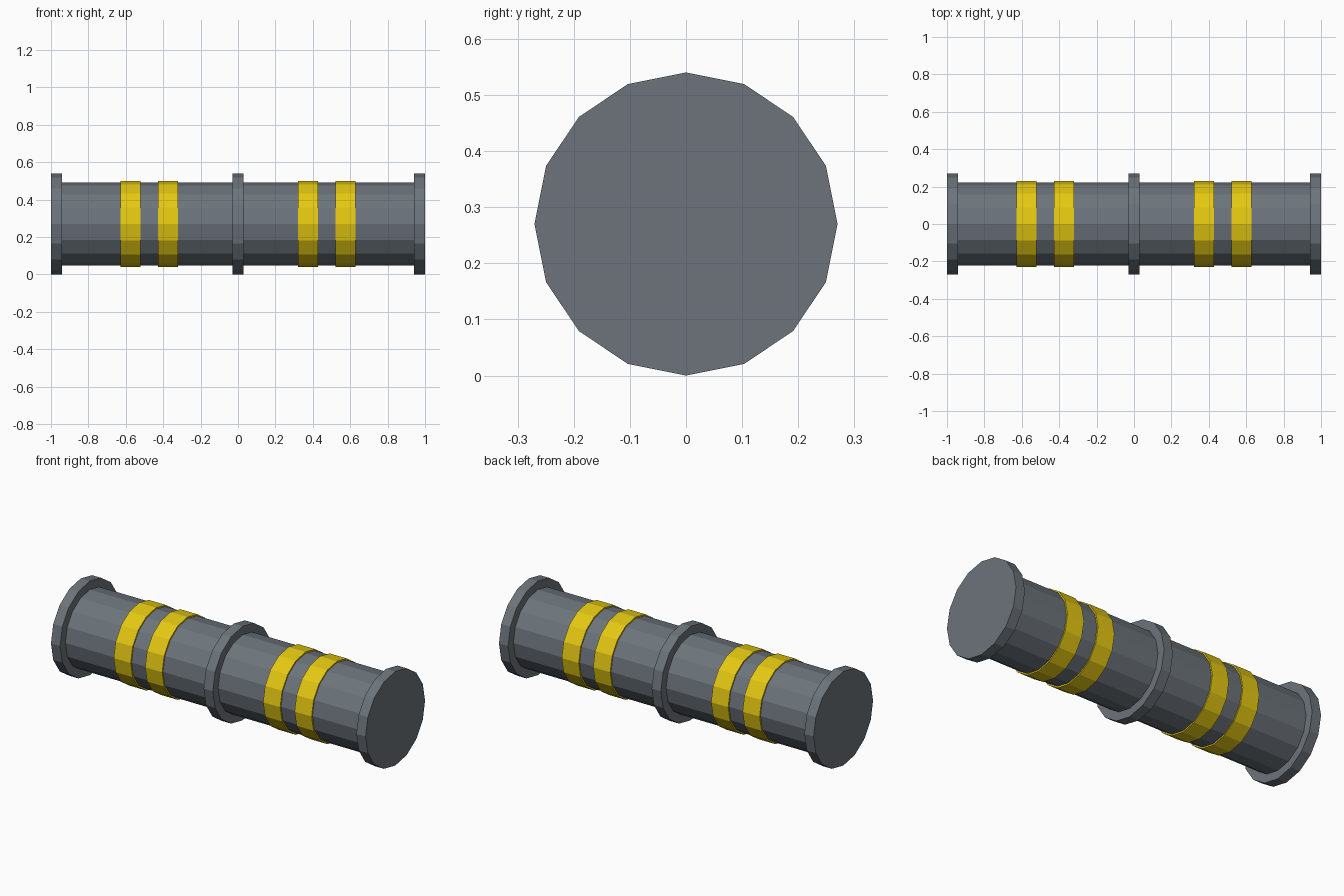
import bpy
import math

SIDES = 16
FLANGE_R, TUBE_R, BAND_R = 0.27, 0.222, 0.23

if "Cube" in bpy.data.objects:
    bpy.data.objects.remove(bpy.data.objects["Cube"], do_unlink=True)


def make_material(name, rgb):
    mat = bpy.data.materials.new(name)
    mat.use_nodes = True
    color = (*rgb, 1.0)
    mat.diffuse_color = color
    mat.node_tree.nodes["Principled BSDF"].inputs["Base Color"].default_value = color
    return mat


def drum(name, x, length, radius, mat):
    """Flat-sided cylinder lying along x at the shared axis height."""
    bpy.ops.mesh.primitive_cylinder_add(
        vertices=SIDES, radius=radius, depth=length,
        location=(x, 0, FLANGE_R), rotation=(0, math.pi / 2, 0))
    obj = bpy.context.object
    obj.name = name
    obj.data.materials.append(mat)
    return obj


steel = make_material("slate grey", (0.15, 0.173, 0.198))
yellow = make_material("warning yellow", (0.78, 0.58, 0.006))

# Main tube and the collar around its middle
drum("tube", 0, 1.92, TUBE_R, steel)
drum("middle_collar", 0, 0.058, FLANGE_R, steel)

# End flanges and paired bands, mirrored left and right
for side, sign in (("left", 1), ("right", -1)):
    drum(f"{side}_end_flange", sign * 0.971, 0.058, FLANGE_R, steel)
    drum(f"{side}_inner_band", sign * 0.375, 0.108, BAND_R, yellow)
    drum(f"{side}_outer_band", sign * 0.575, 0.108, BAND_R, yellow)
